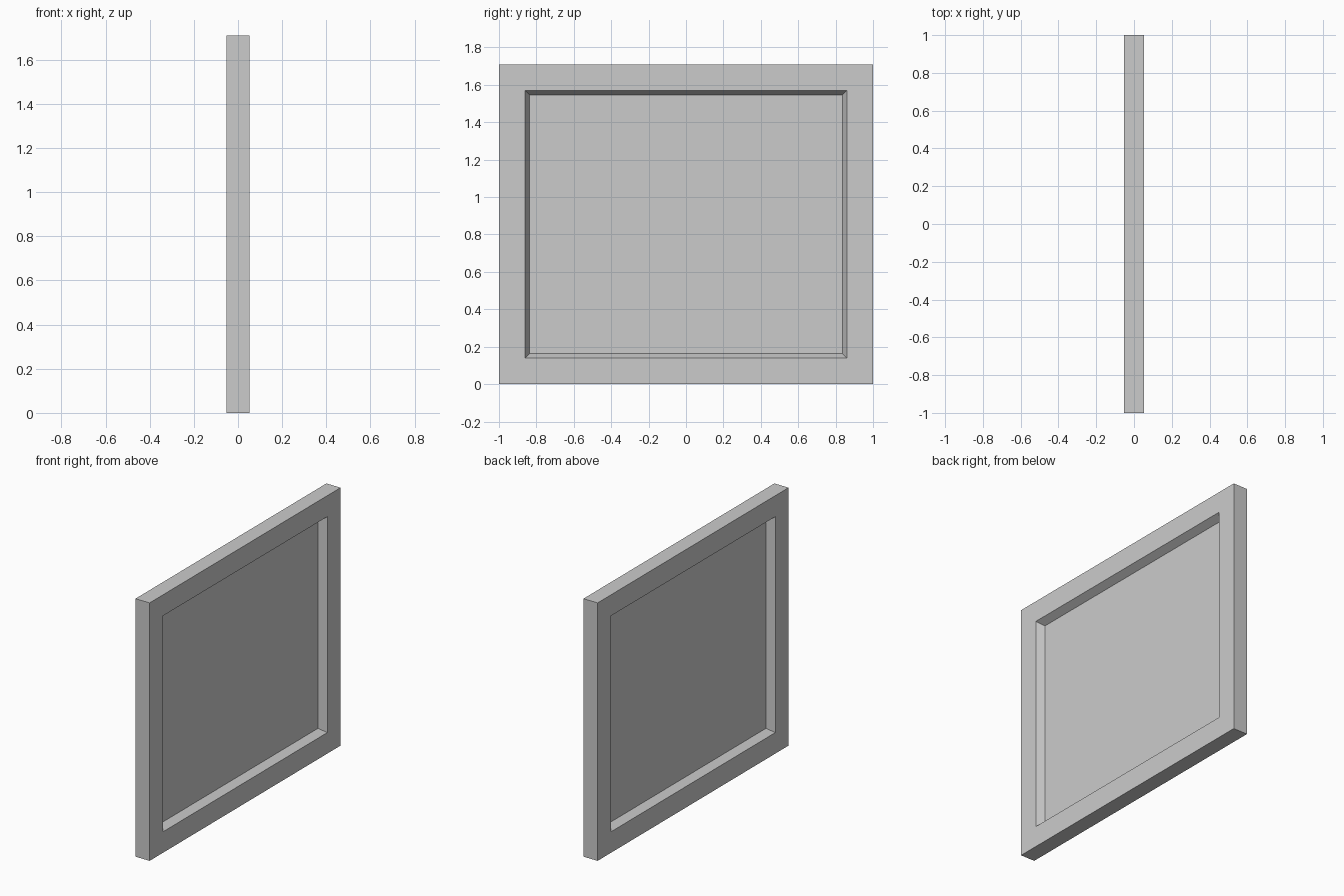
import bpy
import bmesh
from mathutils import Matrix

cube = bpy.data.objects.get("Cube")
if cube:
    bpy.data.objects.remove(cube, do_unlink=True)

HEIGHT, THICK = 1.71, 0.104
BORDER, SLOPE = 0.197, 0.035   # frame width and sloped recess wall
DEPTH = THICK / 2 - 0.002      # recesses almost meet in the middle

grey = bpy.data.materials.new("plain grey")
grey.use_nodes = True
colour = (0.6, 0.6, 0.6, 1)
grey.diffuse_color = colour
grey.node_tree.nodes["Principled BSDF"].inputs["Base Color"].default_value = colour

# Slab standing on the ground
bm = bmesh.new()
bmesh.ops.create_cube(bm, size=1, matrix=Matrix.Translation((0, 0, HEIGHT / 2))
                      @ Matrix.Diagonal((THICK, 2, HEIGHT, 1)))
bm.normal_update()

# Flat border, then a sloped recess, on both broad sides
for face in [f for f in bm.faces if abs(f.normal.x) > 0.9]:
    bmesh.ops.inset_region(bm, faces=[face], thickness=BORDER)
    bmesh.ops.inset_region(bm, faces=[face], thickness=SLOPE)
    shift = face.normal.copy() * -DEPTH
    bmesh.ops.translate(bm, verts=face.verts, vec=shift)

bmesh.ops.recalc_face_normals(bm, faces=bm.faces)
mesh = bpy.data.meshes.new("recessed_panel")
bm.to_mesh(mesh)
bm.free()
mesh.materials.append(grey)
panel = bpy.data.objects.new("recessed_panel", mesh)
bpy.context.collection.objects.link(panel)
